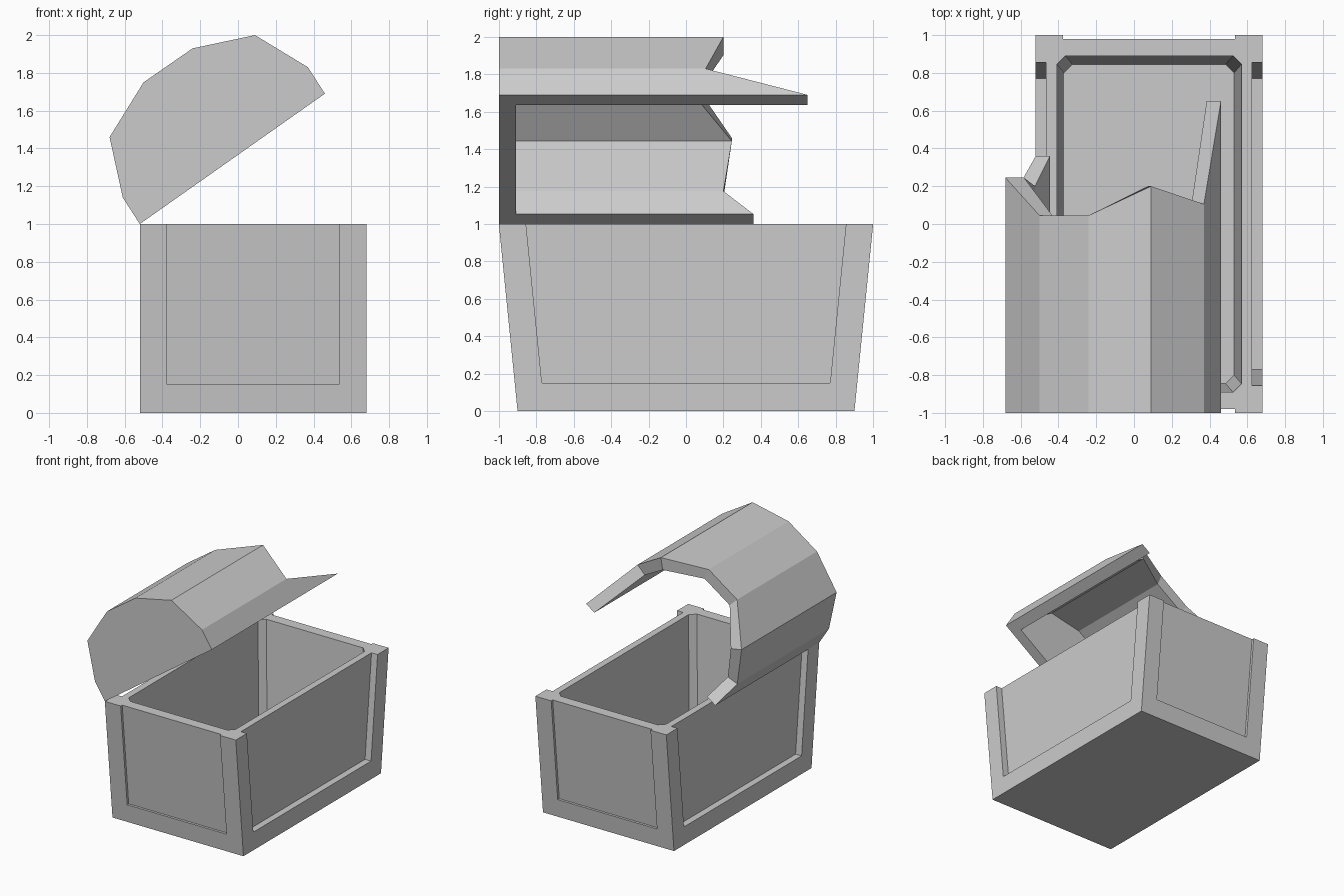
import bpy, bmesh
from mathutils import Vector

if "Cube" in bpy.data.objects:
    bpy.data.objects.remove(bpy.data.objects["Cube"])

CX = 0.08  # chest body centre in x


def mesh_object(name, verts, faces):
    bm = bmesh.new()
    vs = [bm.verts.new(v) for v in verts]
    for f in faces:
        bm.faces.new([vs[i] for i in f])
    bmesh.ops.recalc_face_normals(bm, faces=bm.faces)
    me = bpy.data.meshes.new(name)
    bm.to_mesh(me)
    bm.free()
    ob = bpy.data.objects.new(name, me)
    bpy.context.collection.objects.link(ob)
    return ob


def loft(name, low, high):
    """Closed solid between two matching rings."""
    n = len(low)
    faces = [(i, (i + 1) % n, n + (i + 1) % n, n + i) for i in range(n)]
    faces += [tuple(range(n)), tuple(range(n, 2 * n))]
    return mesh_object(name, low + high, faces)


def rect(x0, x1, y0, y1, z):
    return [(x0, y0, z), (x1, y0, z), (x1, y1, z), (x0, y1, z)]


def chamfered(hx, hy, c, z):
    pts = [(hx, hy - c), (hx - c, hy), (c - hx, hy), (-hx, hy - c),
           (-hx, c - hy), (c - hx, -hy), (hx - c, -hy), (hx, c - hy)]
    return [(CX + x, y, z) for x, y in pts]


# Chest body: tapered box
body = loft("chest_body", rect(-0.52, 0.68, -0.9, 0.9, 0), rect(-0.52, 0.68, -1, 1, 1))

# Cutters: inner cavity, then recessed panels on all four sides
Z0, Z1 = 0.15, 1.1
cutters = [loft("cavity_cutter", chamfered(0.45, 0.845, 0.045, 0.1),
                chamfered(0.493, 0.895, 0.045, Z1))]
for s in (-1, 1):
    xa, xb = sorted((CX + s * 0.545, CX + s * 0.8))
    cutters.append(loft("side_panel_cutter", *[
        rect(xa, xb, -0.755 - 0.1 * z, 0.755 + 0.1 * z, z) for z in (Z0, Z1)]))
    rings = []
    for z in (Z0, Z1):
        ya, yb = sorted((s * (0.88 + 0.1 * z), s * 1.3))
        rings.append(rect(-0.375, 0.535, ya, yb, z))
    cutters.append(loft("end_panel_cutter", *rings))

for c in cutters:
    m = body.modifiers.new("cut", 'BOOLEAN')
    m.operation = 'DIFFERENCE'
    m.solver = 'EXACT'
    m.object = c
bpy.context.view_layer.update()
dg = bpy.context.evaluated_depsgraph_get()
cut_mesh = bpy.data.meshes.new_from_object(body.evaluated_get(dg))
body.modifiers.clear()
body.data = cut_mesh
for c in cutters:
    bpy.data.objects.remove(c)

# Broken lid: (x, z) arch profile and the y of the jagged end at each corner
profile = [(-0.52, 1.0), (-0.61, 1.14), (-0.68, 1.46), (-0.50, 1.75),
           (-0.24, 1.93), (0.09, 2.0), (0.37, 1.83), (0.46, 1.69)]
jag = [0.36, 0.2, 0.245, 0.045, 0.045, 0.2, 0.105, 0.65]
T = 0.092
P = [Vector(p) for p in profile]
N = len(P)
rim = (P[-1] - P[0]).normalized()


def inward(a, b):
    d = (b - a).normalized()
    return Vector((d.y, -d.x))


# Mitred inner profile; its ends stay on the rim plane
inner = [P[0] + rim * T]
for i in range(1, N - 1):
    n1, n2 = inward(P[i - 1], P[i]), inward(P[i], P[i + 1])
    inner.append(P[i] + (n1 + n2) * (T / (1 + n1.dot(n2))))
inner.append(P[-1] - rim * T)

verts = [(p.x, -1, p.y) for p in P]
verts += [(p.x, y, p.y) for p, y in zip(P, jag)]
verts += [(p.x, -1 + T, p.y) for p in inner]
verts += [(p.x, y, p.y) for p, y in zip(inner, jag)]
A, B, C, D = 0, N, 2 * N, 3 * N
faces = [tuple(range(A, A + N)), tuple(range(C, C + N))]
for a, b in ((A, B), (C, D), (B, D)):
    faces += [(a + i, a + i + 1, b + i + 1, b + i) for i in range(N - 1)]
L = N - 1
faces.append((A, B, D, C, C + L, D + L, B + L, A + L))  # rim
mesh_object("broken_lid", verts, faces)
